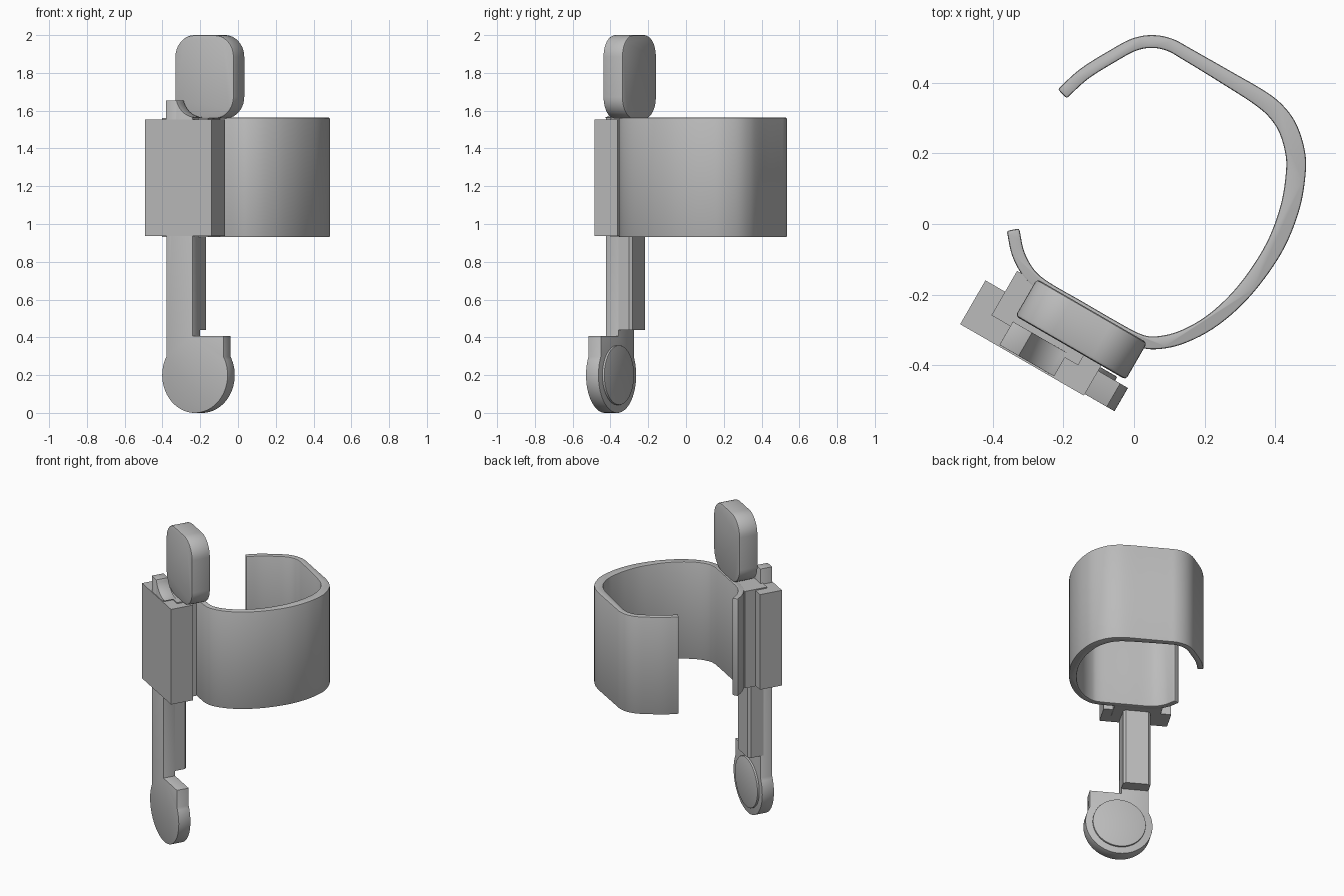
import bpy, bmesh, math
from mathutils import Vector, Matrix

cube = bpy.data.objects.get("Cube")
if cube:
    bpy.data.objects.remove(cube, do_unlink=True)

grey = bpy.data.materials.new("plain grey")
grey.use_nodes = True
grey.diffuse_color = (0.5, 0.5, 0.5, 1)
bsdf = next(n for n in grey.node_tree.nodes if n.type == 'BSDF_PRINCIPLED')
bsdf.inputs["Base Color"].default_value = (0.5, 0.5, 0.5, 1)

# The clip assembly is turned 30 degrees about the vertical
TURN = Matrix.Rotation(math.radians(-30), 4, 'Z')


def upright(p, q, d):
    """Profile drawn in the clip's face, extruded through its depth."""
    return TURN @ Vector((p, d, q))


def clip_plan(p, q, d):
    """Profile drawn from above in the clip's frame, extruded up."""
    return TURN @ Vector((p, q, d))


def plan(p, q, d):
    return Vector((p, q, d))


def prism(name, profile, start, end, place, bevel=0.0):
    bm = bmesh.new()
    rings = [[bm.verts.new(place(p, q, d)) for p, q in profile] for d in (start, end)]
    bm.faces.new(rings[0])
    bm.faces.new(rings[1])
    n = len(profile)
    for i in range(n):
        j = (i + 1) % n
        bm.faces.new((rings[0][i], rings[0][j], rings[1][j], rings[1][i]))
    bmesh.ops.recalc_face_normals(bm, faces=bm.faces)
    if bevel:
        sharp = [e for e in bm.edges if e.calc_face_angle(0) > math.radians(40)]
        bmesh.ops.bevel(bm, geom=sharp, offset=bevel, segments=2, profile=0.5,
                        affect='EDGES', clamp_overlap=True)
    mesh = bpy.data.meshes.new(name)
    bm.to_mesh(mesh)
    bm.free()
    mesh.materials.append(grey)
    ob = bpy.data.objects.new(name, mesh)
    bpy.context.collection.objects.link(ob)
    bpy.ops.object.select_all(action='DESELECT')
    ob.select_set(True)
    bpy.context.view_layer.objects.active = ob
    bpy.ops.object.shade_smooth_by_angle(angle=math.radians(32))
    return ob


def rect(a, b, c, d):
    return [(a, c), (b, c), (b, d), (a, d)]


def arc(cx, cy, r, a0, a1, n):
    return [(cx + r * math.cos(math.radians(a0 + (a1 - a0) * i / n)),
             cy + r * math.sin(math.radians(a0 + (a1 - a0) * i / n))) for i in range(n + 1)]


def smooth_path(points, steps):
    """Catmull-Rom curve through the points."""
    pts = [Vector(p) for p in points]
    pts = [2 * pts[0] - pts[1]] + pts + [2 * pts[-1] - pts[-2]]
    out = []
    for a, b, c, d in zip(pts, pts[1:], pts[2:], pts[3:]):
        for k in range(steps):
            t = k / steps
            out.append(0.5 * (2 * b + (c - a) * t + (2 * a - 5 * b + 4 * c - d) * t * t
                              + (3 * b - a - 3 * c + d) * t ** 3))
    return out + [pts[-2]]


# Open cuff: a ribbon around a centre line, thickest on its left side
centre = [(-.203, .368), (-.14, .425), (-.055, .478), (0, .507), (.05, .516), (.1, .507),
          (.15, .48), (.26, .415), (.355, .357), (.403, .317), (.436, .268), (.456, .2),
          (.457, .14), (.442, .05), (.405, -.05), (.35, -.14), (.285, -.218), (.21, -.281),
          (.13, -.322), (.06, -.336), (.01, -.327), (-.06, -.29), (-.16, -.232),
          (-.25, -.18), (-.295, -.142), (-.327, -.085), (-.342, -.016)]
path = smooth_path(centre, 5)
outer, inner = [], []
for i, p in enumerate(path):
    along = path[min(i + 1, len(path) - 1)] - path[max(i - 1, 0)]
    side = Vector((-along.y, along.x)).normalized()
    half = 0.018 + 0.01 * max(0, p.x / 0.46) ** 2
    outer.append(tuple(p + side * half))
    inner.append(tuple(p - side * half))
prism("cuff", outer + inner[::-1], 0.93, 1.563, plan, 0.006)

# Bracket joining the cuff to the holder
prism("cuff_bracket", rect(-.22, .063, -.425, -.28), 0.932, 1.561, clip_plan)

# Holder block in front
prism("holder_block", rect(-.284, .12, -.491, -.348), 0.936, 1.554, clip_plan)

# Slider front: round foot, stem and curved ramp at the top
foot_c, foot_r = (0.017, 0.2), 0.2
ramp = [(x, z) for x, z in arc(.02, 1.685, .12, 270, 195, 10)]
slider = (arc(*foot_c, foot_r, 151, 389, 48)
          + [(.192, .408), (.004, .408), (.004, 1.565)]
          + ramp + [(-.1585, 1.655)])
prism("slider_front", slider, -.486, -.41, upright, 0.006)

# Slider back: thicker bar with chamfered rear corners
c = 0.014
bar = [(-.1585, -.43), (.004, -.43), (.004, -.333 - c), (.004 - c, -.333),
       (-.1585 + c, -.333), (-.1585, -.333 - c)]
prism("slider_bar", [(x * 0.999, y) for x, y in bar], 0.44, 1.56, clip_plan)

# Raised pad on the rear of the foot
prism("foot_pad", arc(*foot_c, .158, 0, 352.5, 47), -.415, -.398, upright, 0.003)

# Rounded thumb tab on top
r = 0.115
tab = []
for cx, cz, a in ((.2 - r, 2 - r, 0), (-.16 + r, 2 - r, 90),
                  (-.16 + r, 1.558 + r, 180), (.2 - r, 1.558 + r, 270)):
    tab += arc(cx, cz, r, a, a + 90, 10)
prism("thumb_tab", tab, -.393, -.272, upright, 0.01)
